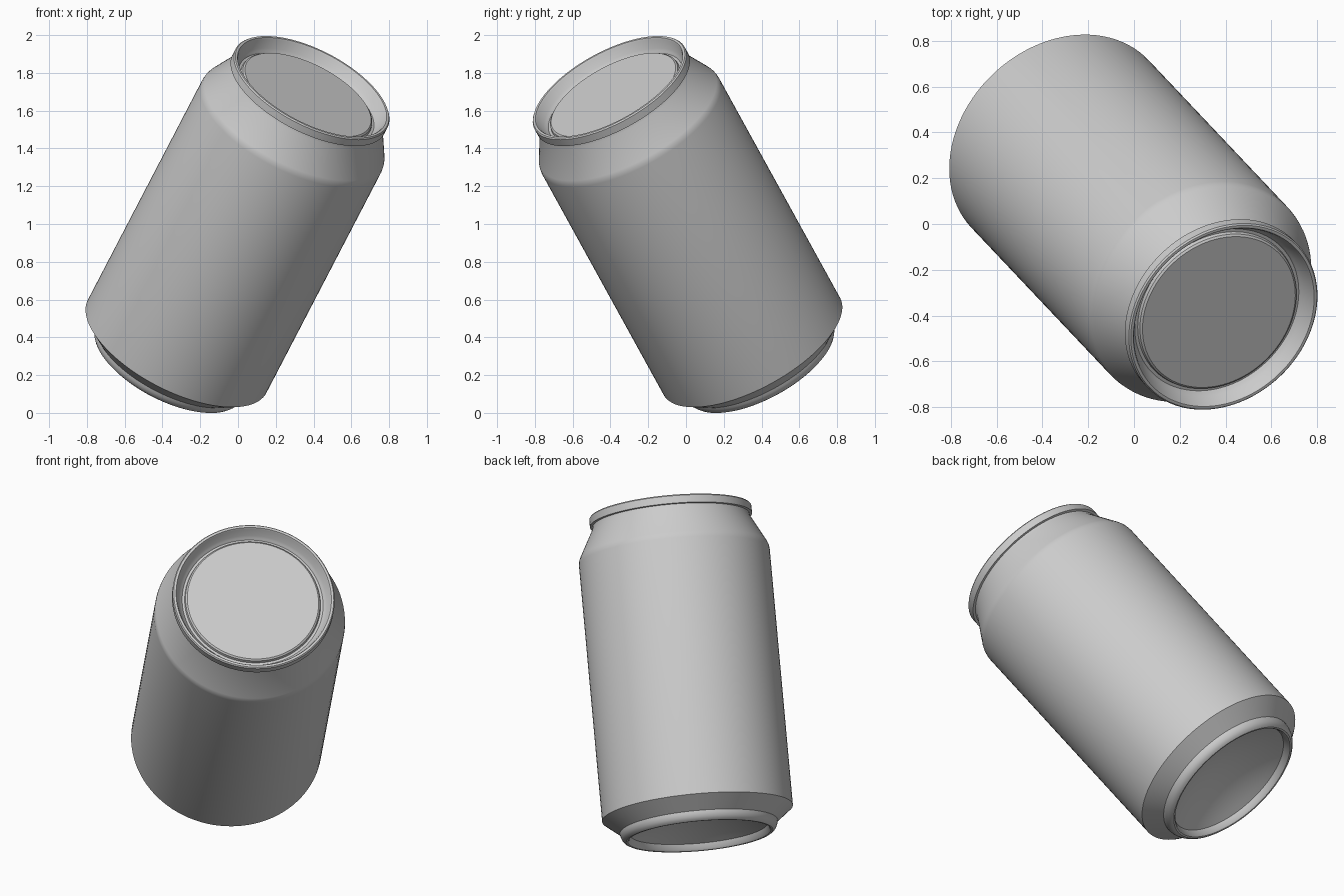
import bpy, bmesh, math
from mathutils import Vector

cube = bpy.data.objects.get("Cube")
if cube:
    bpy.data.objects.remove(cube, do_unlink=True)

SEGMENTS = 96
AXIS = Vector((0.415, -0.439, 0.797)).normalized()   # leaning can axis
TOP = Vector((0.393, -0.408, 1.726))                 # centre of the rim's top

metal = bpy.data.materials.new("plain grey metal")
metal.use_nodes = True
GREY = (0.6, 0.6, 0.6, 1.0)
metal.diffuse_color = GREY
metal.node_tree.nodes["Principled BSDF"].inputs["Base Color"].default_value = GREY


def lathe(name, profile):
    """Revolve (radius, depth below the rim top) points about the can axis."""
    bm = bmesh.new()
    rings = []
    for r, depth in profile:
        if r == 0:
            rings.append([bm.verts.new((0, 0, -depth))] * SEGMENTS)
            continue
        angles = [2 * math.pi * i / SEGMENTS for i in range(SEGMENTS)]
        rings.append([bm.verts.new((r * math.cos(a), r * math.sin(a), -depth)) for a in angles])
    for upper, lower in zip(rings, rings[1:]):
        for i in range(SEGMENTS):
            j = (i + 1) % SEGMENTS
            corners = [upper[i], lower[i], lower[j], upper[j]]
            bm.faces.new(list(dict.fromkeys(corners)))
    mesh = bpy.data.meshes.new(name)
    bm.to_mesh(mesh)
    bm.free()
    obj = bpy.data.objects.new(name, mesh)
    bpy.context.collection.objects.link(obj)
    mesh.materials.append(metal)
    obj.location = TOP
    obj.rotation_mode = 'QUATERNION'
    obj.rotation_quaternion = AXIS.to_track_quat('Z', 'Y')
    bpy.ops.object.select_all(action='DESELECT')
    obj.select_set(True)
    bpy.context.view_layer.objects.active = obj
    bpy.ops.object.shade_smooth_by_angle(angle=math.radians(30))
    return obj


# Lid: centre panel, groove, sloping inner wall and rolled rim
lathe("lid", [
    (0, 0.053), (0.367, 0.053), (0.376, 0.060), (0.380, 0.075), (0.394, 0.075),
    (0.401, 0.066), (0.412, 0.055), (0.428, 0.010), (0.434, 0.001), (0.440, 0),
    (0.447, 0.001), (0.453, 0.008), (0.453, 0.050), (0.438, 0.052),
])

# Body: neck, tapered shoulder, straight wall and lower chamfer
lathe("body", [
    (0.438, 0.052), (0.441, 0.070), (0.524, 0.227), (0.530, 0.242), (0.533, 0.262),
    (0.533, 1.724), (0.440, 1.800),
])

# Base: rounded foot ring around a concave dome
foot = [(0.440, 1.800), (0.439, 1.815), (0.433, 1.832), (0.423, 1.846),
        (0.410, 1.854), (0.400, 1.853), (0.392, 1.844), (0.383, 1.815)]
DOME_RADIUS, DOME_EDGE, DOME_RISE, STEPS = 0.383, 1.815, 0.11, 12
dome = [(DOME_RADIUS * (1 - k / STEPS),
         DOME_EDGE - DOME_RISE * (1 - (1 - k / STEPS) ** 2)) for k in range(1, STEPS + 1)]
lathe("base", foot + dome)
